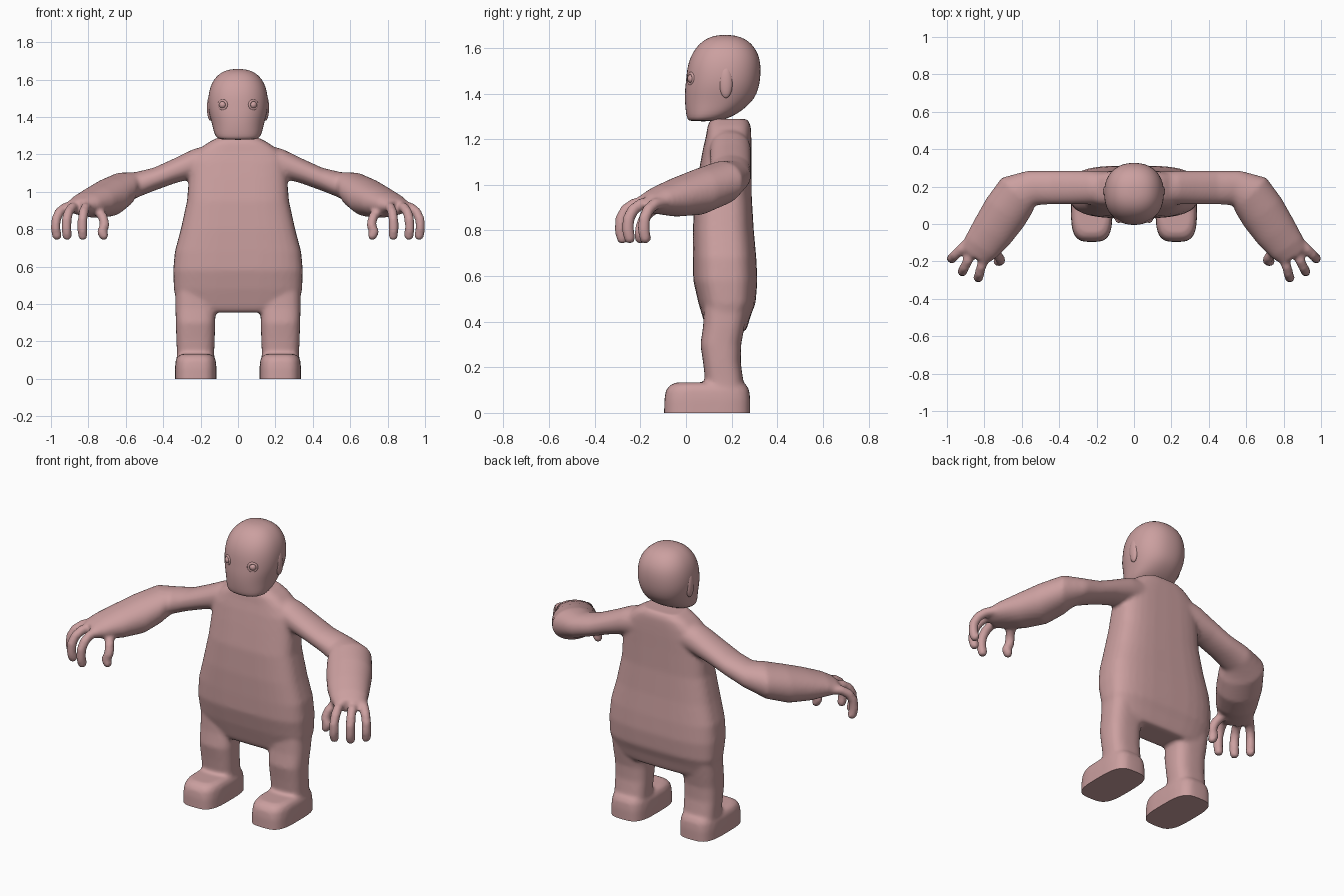
import bpy, bmesh, math
from mathutils import Vector

if "Cube" in bpy.data.objects:
    bpy.data.objects.remove(bpy.data.objects["Cube"])

skin = bpy.data.materials.new("dusty pink skin")
skin.diffuse_color = (0.60, 0.35, 0.35, 1)
skin.use_nodes = True
skin.node_tree.nodes["Principled BSDF"].inputs["Base Color"].default_value = skin.diffuse_color


def loft(bm, rings, n=32):
    """Closed skin through rings of (centre, u, v, half_u, half_v, squareness)."""
    loops = []
    for c, u, v, a, b, p in rings:
        loop = []
        for i in range(n):
            t = 2 * math.pi * i / n
            ct, st = math.cos(t), math.sin(t)
            x = math.copysign(abs(ct) ** (2 / p), ct) * a
            y = math.copysign(abs(st) ** (2 / p), st) * b
            loop.append(bm.verts.new(Vector(c) + Vector(u) * x + Vector(v) * y))
        loops.append(loop)
    faces = [bm.faces.new(loops[0]), bm.faces.new(loops[-1])]
    for l0, l1 in zip(loops, loops[1:]):
        for i in range(n):
            j = (i + 1) % n
            faces.append(bm.faces.new((l0[i], l0[j], l1[j], l1[i])))
    bmesh.ops.recalc_face_normals(bm, faces=faces)


def stack(bm, x, rows, p):
    """Loft upwards from rows of (z, half_width, y_front, y_back)."""
    loft(bm, [((x, (f + k) / 2, z), (1, 0, 0), (0, 1, 0), w, (k - f) / 2, p)
              for z, w, f, k in rows])


def tube(bm, pts, r):
    """Finger: round tube along points, with a domed tip."""
    pts = [Vector(p) for p in pts]
    end = (pts[-1] - pts[-2]).normalized()
    rs = [r] * len(pts)
    for d, k in ((0.5, 0.85), (0.85, 0.5)):
        pts.append(pts[-1 if d == 0.5 else -2] + end * r * d)
        rs.append(r * k)
    rings = []
    for i, c in enumerate(pts):
        t = (pts[min(i + 1, len(pts) - 1)] - pts[max(i - 1, 0)]).normalized()
        u = t.cross(Vector((0.82, 0.57, 0.1))).normalized()
        rings.append((c, u, t.cross(u), rs[i], rs[i], 2))
    loft(bm, rings, 12)


def finish(bm, name):
    me = bpy.data.meshes.new(name)
    bm.to_mesh(me)
    bm.free()
    me.materials.append(skin)
    ob = bpy.data.objects.new(name, me)
    bpy.context.collection.objects.link(ob)
    for f in me.polygons:
        f.use_smooth = True
    return ob


# Torso
bm = bmesh.new()
stack(bm, 0, [(0.355, 0.25, 0.10, 0.26), (0.38, 0.31, 0.085, 0.27),
              (0.43, 0.333, 0.07, 0.285), (0.48, 0.343, 0.055, 0.305),
              (0.58, 0.347, 0.032, 0.313), (0.68, 0.338, 0.03, 0.308),
              (0.80, 0.306, 0.03, 0.297), (0.95, 0.273, 0.038, 0.288),
              (1.08, 0.262, 0.06, 0.287), (1.16, 0.258, 0.075, 0.287),
              (1.215, 0.225, 0.088, 0.286), (1.26, 0.165, 0.095, 0.284),
              (1.288, 0.115, 0.11, 0.27)], 3.2)

for s in (-1, 1):
    # Legs and feet; feet run below the ground and are trimmed flat later
    stack(bm, s * 0.227, [(0.05, 0.10, 0.09, 0.26), (0.15, 0.10, 0.083, 0.25),
                          (0.22, 0.103, 0.075, 0.24), (0.30, 0.105, 0.063, 0.242),
                          (0.38, 0.108, 0.075, 0.257), (0.50, 0.108, 0.08, 0.28)], 2.8)
    stack(bm, s * 0.226, [(-0.04, 0.111, -0.097, 0.282), (0.06, 0.111, -0.095, 0.282),
                          (0.10, 0.107, -0.088, 0.277), (0.122, 0.097, -0.07, 0.265),
                          (0.133, 0.075, -0.045, 0.24)], 3.5)

    # Arms: shoulder to knuckles, each ring turned about z by an angle
    arm = [(0.12, 0.19, 1.175, 0.088, 0.085, 90), (0.24, 0.195, 1.15, 0.09, 0.078, 90),
           (0.34, 0.195, 1.112, 0.09, 0.067, 90), (0.45, 0.195, 1.067, 0.09, 0.062, 90),
           (0.55, 0.192, 1.035, 0.095, 0.07, 78), (0.625, 0.155, 1.008, 0.124, 0.095, 48),
           (0.69, 0.06, 0.97, 0.125, 0.102, 36), (0.76, -0.045, 0.945, 0.115, 0.085, 35),
           (0.82, -0.125, 0.932, 0.10, 0.06, 35), (0.86, -0.175, 0.92, 0.08, 0.038, 35)]
    loft(bm, [((s * x, y, z),
               (s * math.cos(math.radians(d)), math.sin(math.radians(d)), 0),
               (0, 0, 1), a, b, 2.1) for x, y, z, a, b, d in arm])

    # Three fingers and a thumb, curling down
    for bx, by, tx, ty in ((0.88, -0.09, 0.975, -0.185), (0.86, -0.14, 0.918, -0.255),
                           (0.80, -0.17, 0.832, -0.287)):
        def at(k, z):
            return (s * (bx + (tx - bx) * k), by + (ty - by) * k, z)
        tube(bm, [at(0, 0.925), at(0.5, 0.915), at(0.8, 0.89), at(0.98, 0.85),
                  at(1, 0.80), at(0.93, 0.765)], 0.027)
    tube(bm, [(s * 0.77, -0.10, 0.91), (s * 0.74, -0.15, 0.89), (s * 0.72, -0.18, 0.86),
              (s * 0.712, -0.195, 0.82), (s * 0.73, -0.20, 0.785),
              (s * 0.718, -0.20, 0.765)], 0.027)

# Fuse the limbs into one soft skin
raw = finish(bm, "raw_body")
rm = raw.modifiers.new("fuse", 'REMESH')
rm.mode = 'VOXEL'
rm.voxel_size = 0.011
sm = raw.modifiers.new("soften", 'SMOOTH')
sm.factor = 0.5
sm.iterations = 7
fused = bpy.data.meshes.new_from_object(raw.evaluated_get(bpy.context.evaluated_depsgraph_get()))
bm = bmesh.new()
bm.from_mesh(fused)
bpy.data.objects.remove(raw)

# Flat soles
cut = bmesh.ops.bisect_plane(bm, geom=bm.verts[:] + bm.edges[:] + bm.faces[:],
                             plane_co=(0, 0, 0), plane_no=(0, 0, 1), clear_inner=True)
bmesh.ops.holes_fill(bm, edges=[e for e in bm.edges if e.is_boundary], sides=0)
body = finish(bm, "body")

# Head, with a sloping jaw
bm = bmesh.new()
stack(bm, 0, [(1.278, 0.085, 0.02, 0.13), (1.285, 0.112, 0.006, 0.17),
              (1.31, 0.127, 0.0, 0.225), (1.345, 0.135, -0.004, 0.27),
              (1.38, 0.144, -0.006, 0.302), (1.42, 0.155, -0.005, 0.318),
              (1.46, 0.161, 0.0, 0.326), (1.51, 0.16, 0.004, 0.329),
              (1.56, 0.15, 0.018, 0.323), (1.60, 0.13, 0.042, 0.303),
              (1.63, 0.102, 0.072, 0.275), (1.648, 0.07, 0.105, 0.24),
              (1.657, 0.03, 0.145, 0.20)], 2.25)
head = finish(bm, "head")
sub = head.modifiers.new("round", 'SUBSURF')
sub.levels = sub.render_levels = 1

# Ears (low bumps), eyeballs and eyelid rings
for s, side in ((-1, "left"), (1, "right")):
    bpy.ops.mesh.primitive_uv_sphere_add(segments=20, ring_count=12, location=(s * 0.148, 0.175, 1.45))
    ear = bpy.context.object
    ear.name = side + "_ear"
    ear.scale = (0.018, 0.03, 0.07)
    bpy.ops.mesh.primitive_uv_sphere_add(segments=20, ring_count=12, radius=0.02,
                                         location=(s * 0.081, 0.026, 1.465))
    eye = bpy.context.object
    eye.name = side + "_eye"
    bpy.ops.mesh.primitive_torus_add(major_segments=24, minor_segments=10, major_radius=0.023,
                                     minor_radius=0.007, location=(s * 0.081, 0.022, 1.465),
                                     rotation=(math.pi / 2, 0, s * 0.5))
    lid = bpy.context.object
    lid.name = side + "_eyelid"
    for ob in (ear, eye, lid):
        ob.data.materials.append(skin)
        for f in ob.data.polygons:
            f.use_smooth = True

bpy.ops.object.select_all(action='DESELECT')
body.select_set(True)
bpy.context.view_layer.objects.active = body
bpy.ops.object.shade_smooth_by_angle(angle=math.radians(50))
